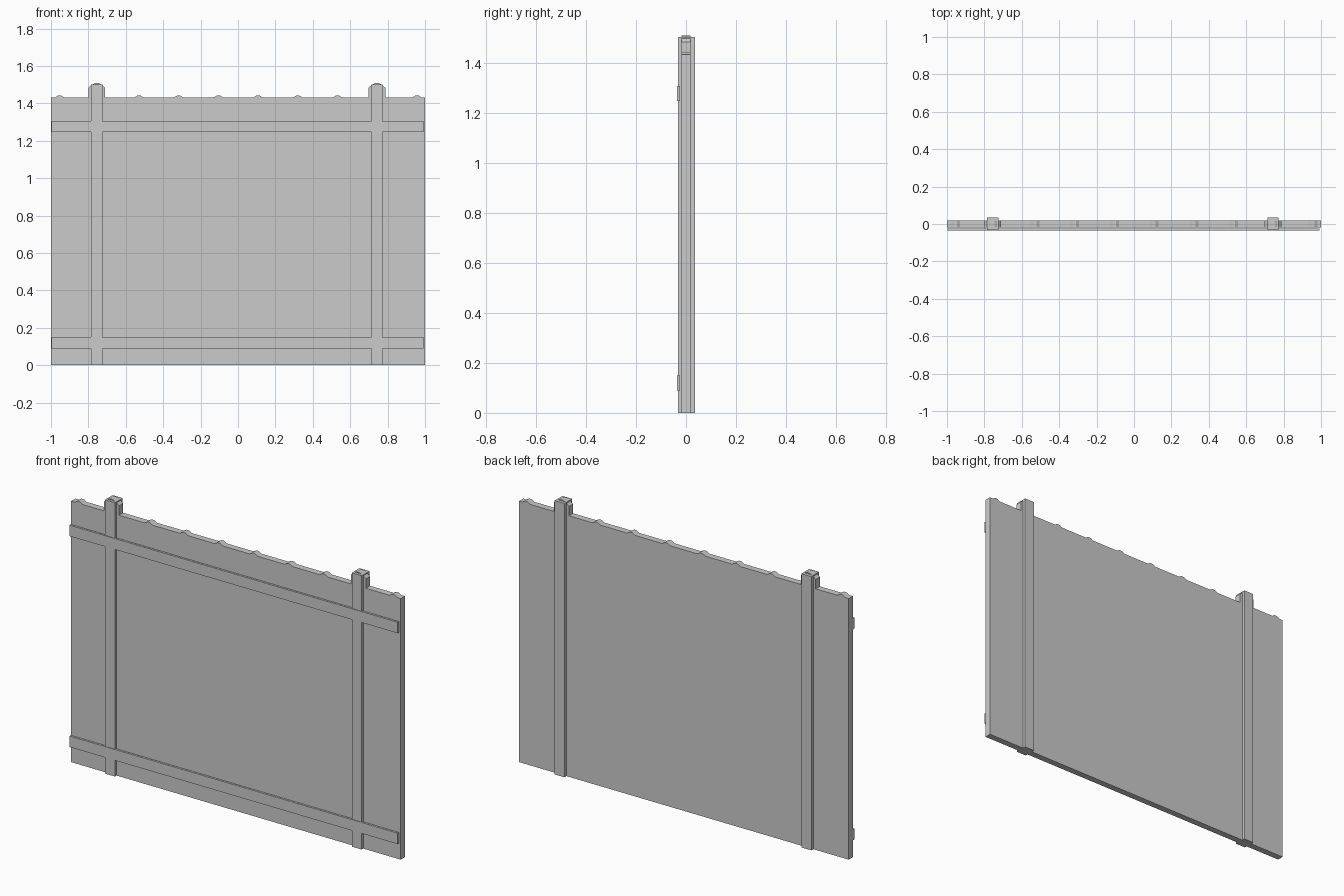
import bpy, bmesh

if "Cube" in bpy.data.objects:
    bpy.data.objects.remove(bpy.data.objects["Cube"])


def finish(name, bm):
    bmesh.ops.recalc_face_normals(bm, faces=bm.faces)
    mesh = bpy.data.meshes.new(name)
    bm.to_mesh(mesh)
    bm.free()
    obj = bpy.data.objects.new(name, mesh)
    bpy.context.collection.objects.link(obj)
    return obj


def box(name, x0, x1, y0, y1, z0, z1):
    bm = bmesh.new()
    bmesh.ops.create_cube(bm, size=1)
    for v in bm.verts:
        v.co = ((x0 + x1) / 2 + v.co.x * (x1 - x0),
                (y0 + y1) / 2 + v.co.y * (y1 - y0),
                (z0 + z1) / 2 + v.co.z * (z1 - z0))
    return finish(name, bm)


def slab(name, profile, y0, y1):
    # Extrude an XZ outline through the panel thickness
    bm = bmesh.new()
    face = bm.faces.new([bm.verts.new((x, y0, z)) for x, z in profile])
    ext = bmesh.ops.extrude_face_region(bm, geom=[face])
    moved = [g for g in ext["geom"] if isinstance(g, bmesh.types.BMVert)]
    bmesh.ops.translate(bm, vec=(0, y1 - y0, 0), verts=moved)
    return finish(name, bm)


TOP = 1.432
HALF = 0.018
posts = (-0.755, 0.743)

# Panel outline with a small nub at regular intervals and tall tabs at the posts
outline = [(-1, 0), (1, 0), (1, TOP)]
for i in reversed(range(10)):
    x = -0.954 + i * 0.2123
    if i in (1, 8):
        x = posts[0] if i == 1 else posts[1]
        outline += [(x + 0.045, TOP), (x + 0.045, 1.483), (x + 0.033, 1.494),
                    (x + 0.025, 1.5), (x + 0.01, 1.508), (x - 0.01, 1.508),
                    (x - 0.025, 1.5), (x - 0.033, 1.494),
                    (x - 0.045, 1.483), (x - 0.045, TOP)]
    else:
        outline += [(x + 0.024, TOP), (x + 0.008, TOP + 0.01),
                    (x - 0.008, TOP + 0.01), (x - 0.024, TOP)]
outline.append((-1, TOP))
slab("fence_panel", outline, -HALF, HALF)

# Upright posts
for side, x in zip(("left", "right"), posts):
    box(side + "_post", x - 0.03, x + 0.03, -0.032, 0.035, 0, 1.502)

# Horizontal front rails
for level, z in (("lower", 0.09), ("upper", 1.247)):
    box(level + "_rail", -0.998, 0.993, -0.035, -0.024, z, z + 0.06)
